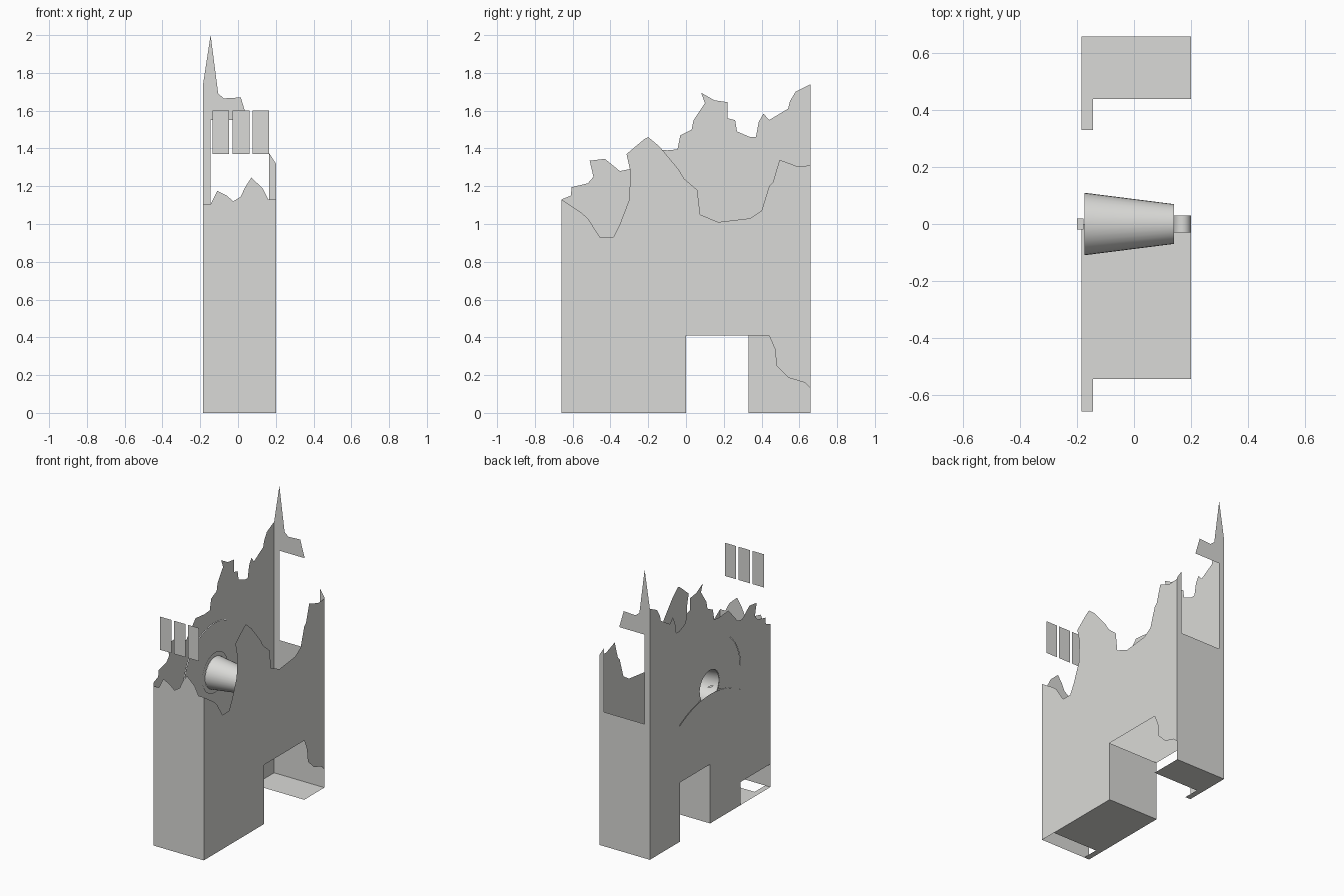
import bpy, bmesh, math
from mathutils import Matrix, Vector

if "Cube" in bpy.data.objects:
    bpy.data.objects.remove(bpy.data.objects["Cube"])

stone = bpy.data.materials.new("pale_grey_stone")
stone.diffuse_color = (0.7, 0.7, 0.68, 1)
stone.use_nodes = True
stone.node_tree.nodes["Principled BSDF"].inputs["Base Color"].default_value = stone.diffuse_color


def finish(name, bm):
    me = bpy.data.meshes.new(name)
    bm.to_mesh(me)
    bm.free()
    me.materials.append(stone)
    ob = bpy.data.objects.new(name, me)
    bpy.context.collection.objects.link(ob)
    return ob


def sheet(name, axis, pos, *loops):
    """Thin flat wall in the plane axis = pos; first loop outline, others holes."""
    bm = bmesh.new()
    place = {'X': lambda u, v: (pos, u, v),
             'Y': lambda u, v: (u, pos, v),
             'Z': lambda u, v: (u, v, pos)}[axis]
    for loop in loops:
        vs = [bm.verts.new(place(u, v)) for u, v in loop]
        for a, b in zip(vs, vs[1:] + vs[:1]):
            bm.edges.new((a, b))
    n = Vector({'X': (1, 0, 0), 'Y': (0, 1, 0), 'Z': (0, 0, 1)}[axis])
    if pos <= 0:
        n = -n
    bmesh.ops.triangle_fill(bm, edges=bm.edges[:], use_beauty=True, normal=n)
    for f in bm.faces:
        f.normal_update()
        if f.normal.dot(n) < 0:
            f.normal_flip()
    return finish(name, bm)


def rect(u0, u1, v0, v1):
    return [(u0, v0), (u1, v0), (u1, v1), (u0, v1)]


def arc(cy, cz, r, a0, a1, n):
    return [(cy + r * math.cos(math.radians(a0 + (a1 - a0) * i / n)),
             cz + r * math.sin(math.radians(a0 + (a1 - a0) * i / n)))
            for i in range(n + 1)]


L, R, F, B = -0.185, 0.2, -0.66, 0.66
EYE_Z = 0.95

# Front wall with broken top, and three loose panels above it
sheet("front_wall", 'Y', F, [
    (L, 0), (R, 0), (R, 1.13), (0.16, 1.13), (0.13, 1.19), (0.07, 1.245),
    (0.035, 1.19), (0.015, 1.145), (-0.025, 1.12), (-0.06, 1.15),
    (-0.11, 1.175), (-0.145, 1.105), (L, 1.105)])
for i, (x0, x1) in enumerate([(-0.135, -0.047), (-0.028, 0.06), (0.077, 0.165)]):
    sheet(f"loose_panel_{i + 1}", 'Y', F, rect(x0, x1, 1.37, 1.6))

# Back wall: large window gap, spire and broken lintel
sheet("back_wall", 'Y', B, [
    (L, 0), (R, 0), (R, 1.32), (0.165, 1.375), (0.165, 0.93), (-0.145, 0.93),
    (-0.145, 1.55), (0.05, 1.55), (0.015, 1.67), (-0.075, 1.665),
    (-0.105, 1.69), (-0.145, 2.0), (L, 1.74)])

# Right wall: broken top edge, doorway and crumbled lower corner
sheet("right_wall", 'X', R, [
    (F, 0), (0, 0), (0, 0.41), (0.44, 0.41), (0.47, 0.34), (0.48, 0.25),
    (0.545, 0.185), (0.63, 0.16), (B, 0.13), (B, 1.31), (0.59, 1.305),
    (0.495, 1.34), (0.46, 1.22), (0.44, 1.2), (0.40, 1.07), (0.34, 1.03),
    (0.17, 1.01), (0.075, 1.05), (0.06, 1.18), (-0.01, 1.24), (-0.04, 1.29),
    (-0.14, 1.41), (-0.2, 1.46), (-0.22, 1.45), (-0.315, 1.37), (-0.295, 1.28),
    (-0.3, 1.13), (-0.35, 1.0), (-0.385, 0.93), (-0.455, 0.93),
    (-0.52, 1.03), (-0.555, 1.06), (-0.63, 1.11), (F, 1.13)])

# Left wall: broken top edge, doorway, low gap and an arched opening
rise = 0.095
r_sag = (0.335 ** 2 + rise ** 2) / (2 * rise)
half = math.degrees(math.asin(0.335 / r_sag))
sill_z = 0.80 + rise - r_sag
head = arc(0, 0.955, 0.335, 0, 180, 24)
arch = head + arc(0, sill_z, r_sag, 90 + half, 90 - half, 12)
sheet("left_wall", 'X', L, [
    (F, 0.16), (-0.335, 0.16), (-0.335, 0), (0, 0), (0, 0.41), (0.33, 0.41),
    (0.33, 0), (B, 0), (B, 1.74), (0.58, 1.7), (0.55, 1.65), (0.54, 1.61),
    (0.44, 1.55), (0.41, 1.585), (0.385, 1.54), (0.37, 1.46), (0.34, 1.46),
    (0.27, 1.49), (0.26, 1.55), (0.22, 1.56), (0.22, 1.645), (0.15, 1.655),
    (0.08, 1.695), (0.1, 1.64), (0.04, 1.55), (0.03, 1.5), (-0.03, 1.47),
    (-0.045, 1.395), (-0.1, 1.39), (-0.2, 1.4), (-0.3, 1.29), (-0.35, 1.28),
    (-0.43, 1.345), (-0.51, 1.335), (-0.49, 1.25), (-0.52, 1.215),
    (-0.605, 1.195), (-0.61, 1.15), (F, 1.13)], arch)

# Arch infill with a half-moon notch around the round opening
dip = math.degrees(math.asin((0.893 - EYE_Z) / 0.11))
sill_l = [p for p in arc(0, sill_z, r_sag, 90 + half, 90 - half, 16) if p[0] < -0.11]
sill_r = [(-y, z) for y, z in reversed(sill_l)]
notch = arc(0, EYE_Z, 0.11, 180 - dip, dip, 20)
sheet("arch_infill", 'X', L + 0.003, head + sill_l + notch + sill_r)

# Ring and tapered tube behind the round opening
sheet("opening_ring", 'X', -0.176, arc(0, EYE_Z, 0.14, 0, 345, 23),
      arc(0, EYE_Z, 0.11, 0, 345, 23))


def tube(name, r1, r2, depth, centre, turn, caps):
    bm = bmesh.new()
    bmesh.ops.create_cone(bm, cap_ends=caps, segments=32, radius1=r1, radius2=r2,
                          depth=depth, matrix=Matrix.Translation(centre) @ turn)
    for f in bm.faces:
        f.smooth = len(f.verts) == 4
    return finish(name, bm)


tube("tapered_tube", 0.11, 0.07, 0.315, (-0.0175, 0, EYE_Z),
     Matrix.Rotation(math.pi / 2, 4, 'Y'), False)
sheet("tube_end", 'X', 0.14, arc(0, EYE_Z, 0.07, 0, 348.75, 31))
tube("end_roller", 0.03, 0.03, 0.06, (0.17, 0, EYE_Z),
     Matrix.Rotation(math.pi / 2, 4, 'X'), True)
sheet("opening_tab", 'Z', EYE_Z, rect(-0.2, -0.178, -0.02, 0.02))

# Passage side wall and the two floor pieces
sheet("passage_wall", 'Y', 0.0, rect(L, R, 0, 0.41))
sheet("front_floor", 'Z', 0.0, [
    (L, F), (-0.145, F), (-0.145, -0.545), (R, -0.545), (R, 0), (L, 0)])
sheet("back_floor", 'Z', 0.0, [
    (L, 0.33), (-0.145, 0.33), (-0.145, 0.44), (R, 0.44), (R, B), (L, B)])
